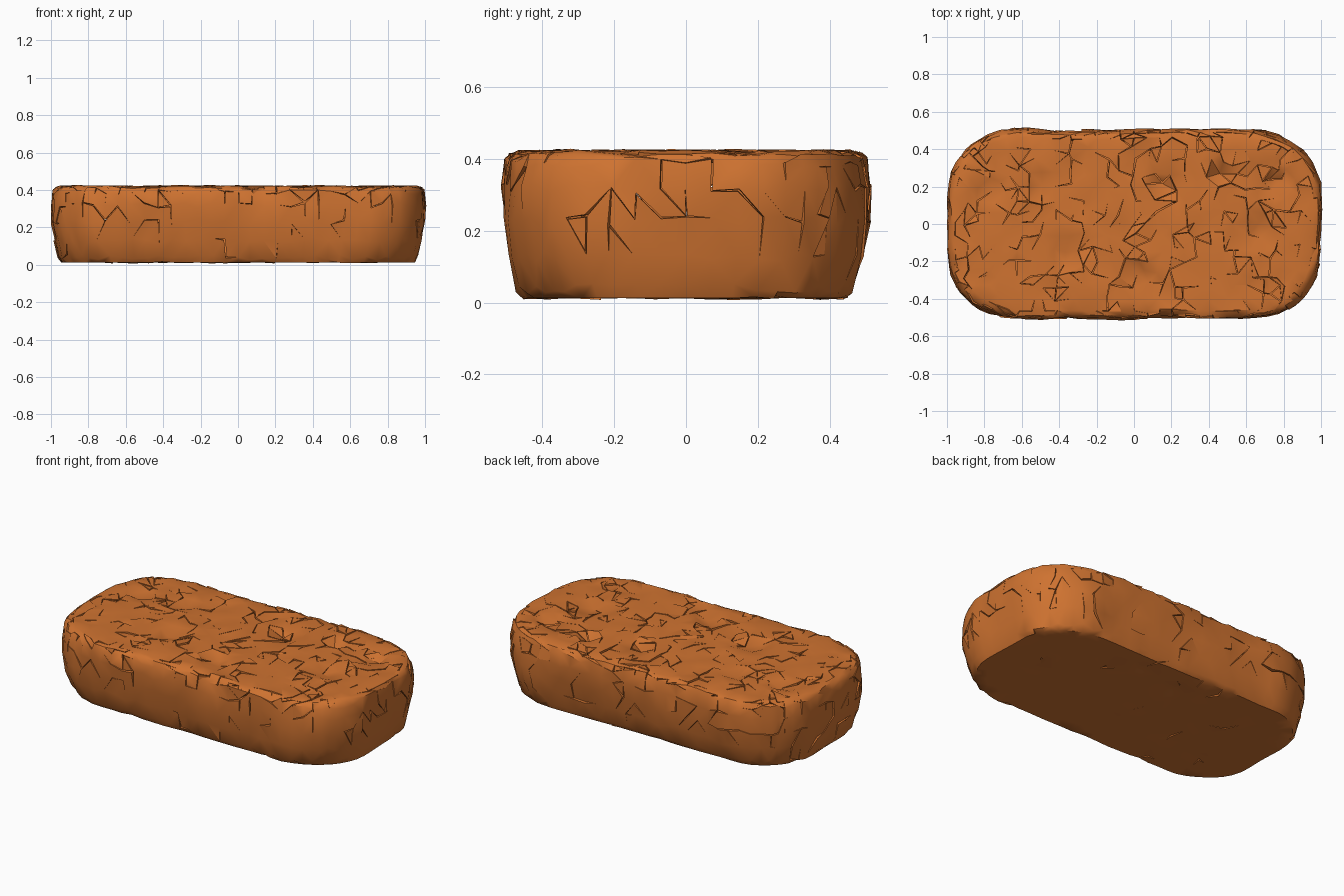
import bpy, bmesh, math, random
from mathutils import Vector, noise

random.seed(7)
if "Cube" in bpy.data.objects:
    bpy.data.objects.remove(bpy.data.objects["Cube"], do_unlink=True)

NX, NY = 28, 14
CORNER = 0.35
HALF = (1.0, 0.505)
# Side profile: height and inset
PROFILE = [(0.012, 0.06), (0.04, 0.04), (0.13, 0.018), (0.23, 0.002),
           (0.32, 0.0), (0.39, 0.008), (0.412, 0.022), (0.42, 0.045)]
# Crumb holes on top
PITS = [(-0.5, 0.18), (-0.33, -0.17), (0.18, 0.2), (0.46, 0.27),
        (0.76, 0.22), (0.65, -0.03), (0.05, -0.28), (-0.78, 0.18)]


def rounded(u, v, inset):
    """Map a grid point to the rounded rectangular outline."""
    x, y = u * HALF[0], v * HALF[1]
    core = Vector((HALF[0] - CORNER, HALF[1] - CORNER))
    d = Vector((max(abs(x) - core.x, 0), max(abs(y) - core.y, 0)))
    if d.length > 0:
        d *= max(d) / d.length
        x = math.copysign(core.x + d.x, x) if abs(x) > core.x else x
        y = math.copysign(core.y + d.y, y) if abs(y) > core.y else y
    return x * (1 - inset / HALF[0]), y * (1 - inset / HALF[1])


# Box grid shaped into a rounded slab
bm = bmesh.new()
verts = {}
top = len(PROFILE) - 1


def vertex(i, j, k):
    if (i, j, k) not in verts:
        u, v = 2 * i / NX - 1, 2 * j / NY - 1
        if 0 < i < NX and 0 < j < NY:
            u += random.uniform(-0.024, 0.024)
            v += random.uniform(-0.048, 0.048)
        z, inset = PROFILE[k]
        x, y = rounded(u, v, inset)
        if 0 < k < top:
            z += random.uniform(-0.015, 0.015) * (k < top - 1)
        verts[i, j, k] = bm.verts.new((x, y, z))
    return verts[i, j, k]


def quad(*keys):
    bm.faces.new([vertex(*key) for key in keys])


for i in range(NX):
    for j in range(NY):
        quad((i, j, top), (i + 1, j, top), (i + 1, j + 1, top), (i, j + 1, top))
        quad((i, j, 0), (i, j + 1, 0), (i + 1, j + 1, 0), (i + 1, j, 0))
for k in range(top):
    for i in range(NX):
        quad((i, 0, k), (i + 1, 0, k), (i + 1, 0, k + 1), (i, 0, k + 1))
        quad((i + 1, NY, k), (i, NY, k), (i, NY, k + 1), (i + 1, NY, k + 1))
    for j in range(NY):
        quad((0, j + 1, k), (0, j, k), (0, j, k + 1), (0, j + 1, k + 1))
        quad((NX, j, k), (NX, j + 1, k), (NX, j + 1, k + 1), (NX, j, k + 1))

# Gentle lumps and pits
for v in bm.verts:
    p = v.co.copy()
    v.co.x += 0.012 * noise.noise(p * 4)
    v.co.y += 0.016 * noise.noise(p * 4 + Vector((9, 3, 5)))
    if p.z > 0.4:
        v.co.z += 0.006 * noise.noise(p * 6)
        for px, py in PITS:
            near = math.hypot(p.x - px, p.y - py)
            v.co.z -= 0.06 * max(0, 1 - near / 0.07)
bmesh.ops.triangulate(bm, faces=bm.faces[:])
bm.normal_update()

# Cracks: most on the top, fewer on the sides, hardly any below
cracks = []
for e in bm.edges:
    n = (e.link_faces[0].normal + e.link_faces[1].normal).normalized()
    height = sum(v.co.z for v in e.verts) / 2
    chance = 0.33 if n.z > 0.5 else 0.05 if n.z < -0.5 else 0.1 + 0.35 * height
    if random.random() < chance:
        cracks.append(e)
bmesh.ops.split_edges(bm, edges=cracks)
bm.normal_update()

# Open the cracks and lift some shard corners
moves = []
for v in bm.verts:
    if v.is_boundary:
        centre = sum((f.calc_center_median() for f in v.link_faces), Vector()) / len(v.link_faces)
        shift = (centre - v.co) * random.uniform(0, 0.16)
        lift = random.uniform(-0.008, 0.005)
        moves.append((v, shift + v.normal * lift))
for v, shift in moves:
    v.co += shift

# Crack walls run into the slab
bm.normal_update()
inward = {v: v.normal.copy() for v in bm.verts}
rims = [e for e in bm.edges if e.is_boundary]
pairs = bmesh.ops.extrude_edge_only(bm, edges=rims)["geom"]
for v in [g for g in pairs if isinstance(g, bmesh.types.BMVert)]:
    source = next(e.other_vert(v) for e in v.link_edges if e.other_vert(v) in inward)
    v.co -= inward[source] * 0.025
for v in bm.verts:
    v.co.z = max(v.co.z, 0.0)

mesh = bpy.data.meshes.new("crusty_slab")
bm.to_mesh(mesh)
bm.free()
slab = bpy.data.objects.new("crusty_slab", mesh)
bpy.context.collection.objects.link(slab)

# Baked orange-brown crust
crust = bpy.data.materials.new("orange_brown_crust")
crust.use_nodes = True
colour = (0.62, 0.17, 0.03, 1)
crust.diffuse_color = colour
crust.node_tree.nodes["Principled BSDF"].inputs["Base Color"].default_value = colour
mesh.materials.append(crust)

bpy.ops.object.select_all(action="DESELECT")
slab.select_set(True)
bpy.context.view_layer.objects.active = slab
bpy.ops.object.shade_smooth_by_angle(angle=math.radians(40))
